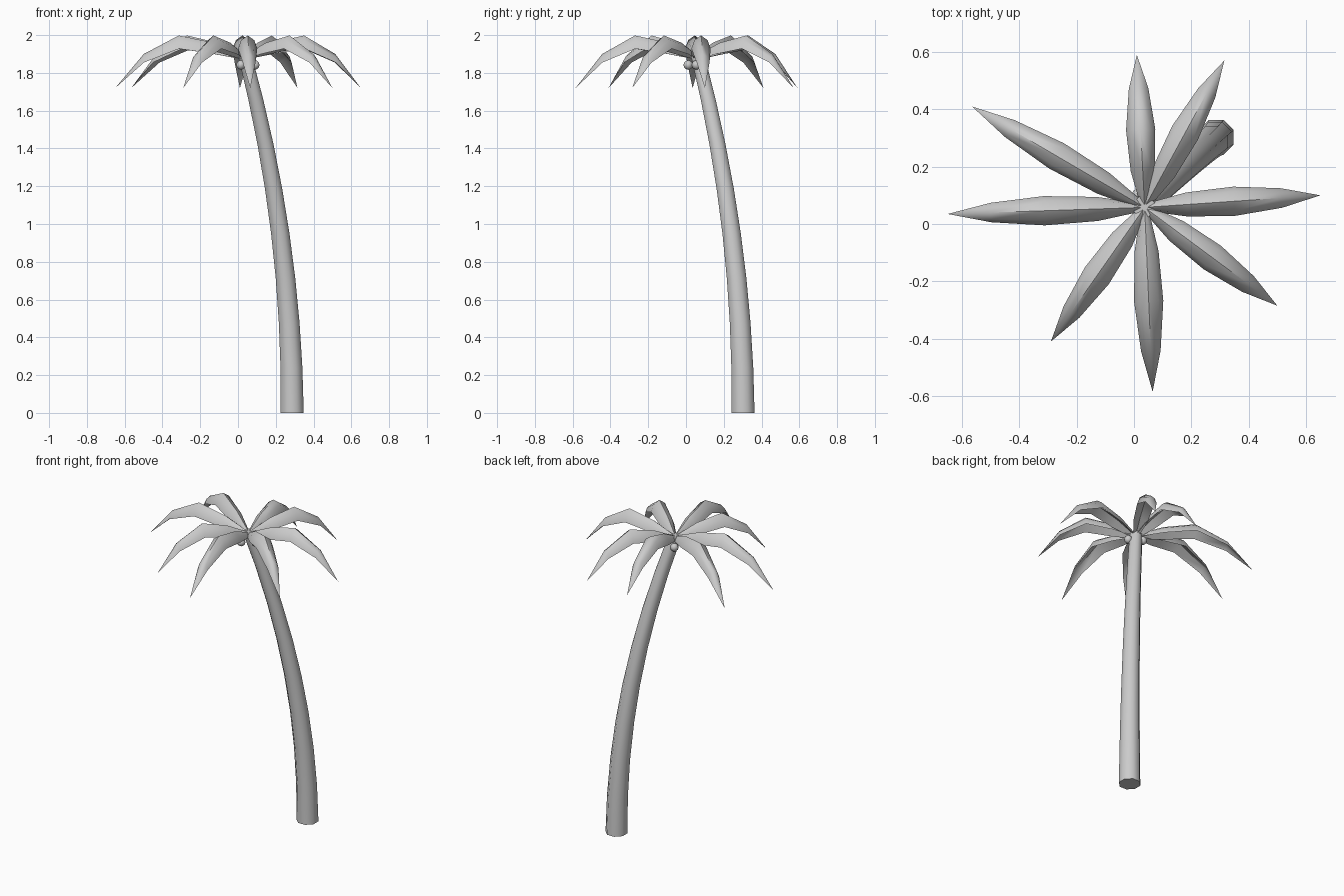
import bpy, bmesh, math
from mathutils import Vector

if "Cube" in bpy.data.objects:
    bpy.data.objects.remove(bpy.data.objects["Cube"])


def loft(name, rings, angle):
    """Skin a list of equal-length closed rings and cap both ends."""
    bm = bmesh.new()
    loops = [[bm.verts.new(p) for p in ring] for ring in rings]
    n = len(loops[0])
    for a, b in zip(loops, loops[1:]):
        for i in range(n):
            j = (i + 1) % n
            bm.faces.new((a[i], a[j], b[j], b[i]))
    bm.faces.new(loops[0][::-1])
    bm.faces.new(loops[-1])
    bmesh.ops.remove_doubles(bm, verts=bm.verts, dist=0.0002)
    bmesh.ops.recalc_face_normals(bm, faces=bm.faces)
    mesh = bpy.data.meshes.new(name)
    bm.to_mesh(mesh)
    bm.free()
    obj = bpy.data.objects.new(name, mesh)
    bpy.context.collection.objects.link(obj)
    smooth(obj, angle)
    return obj


def smooth(obj, angle):
    bpy.ops.object.select_all(action='DESELECT')
    obj.select_set(True)
    bpy.context.view_layer.objects.active = obj
    bpy.ops.object.shade_smooth_by_angle(angle=math.radians(angle))


# Curved, tapering trunk
SIDES, STEPS, TOP = 8, 8, 1.9
rings = []
for s in range(STEPS + 1):
    z = TOP * s / STEPS
    cx, cy = 0.287 - 0.07 * z * z, 0.302 - 0.067 * z * z
    r = 0.066 - 0.014 * z
    rings.append([(cx + r * math.cos(math.tau * (i + 0.5) / SIDES),
                   cy + r * math.sin(math.tau * (i + 0.5) / SIDES), z)
                  for i in range(SIDES)])
loft("trunk", rings, 50)

# Drooping fronds: arched spine with an inverted, rounded V section
CROWN = Vector((0.037, 0.058, 0))
TIPS = [(0.01, 0.59), (0.315, 0.57), (0.65, 0.10), (0.50, -0.285),
        (0.065, -0.585), (-0.29, -0.41), (-0.65, 0.035), (-0.565, 0.41)]
# distance along, ridge height, half width, drop of the edges
SPINE = [(0.0, 1.895, 0.012, 0.025), (0.24, 1.96, 0.042, 0.06),
         (0.51, 1.998, 0.051, 0.07), (0.78, 1.90, 0.034, 0.045),
         (1.0, 1.72, 0.0, 0.0)]
SECTION = [(-1, -1), (-0.68, -0.35), (0, 0), (0.68, -0.35), (1, -1), (0, -0.45)]
for k, tip in enumerate(TIPS):
    reach = Vector((*tip, 0)) - CROWN
    side = Vector((-reach.y, reach.x, 0)).normalized()
    rings = []
    for t, z, w, d in SPINE:
        base = CROWN + reach * t
        rings.append([base + side * (w * u) + Vector((0, 0, z + d * v))
                      for u, v in SECTION])
    loft(f"frond_{k + 1}", rings, 60)

# Three coconuts under the crown
for k in range(3):
    a = math.tau * k / 3
    bpy.ops.mesh.primitive_uv_sphere_add(
        segments=10, ring_count=6, radius=0.025,
        location=(0.04 + 0.05 * math.cos(a), 0.055 + 0.05 * math.sin(a), 1.842))
    nut = bpy.context.object
    nut.name = f"coconut_{k + 1}"
    smooth(nut, 60)
